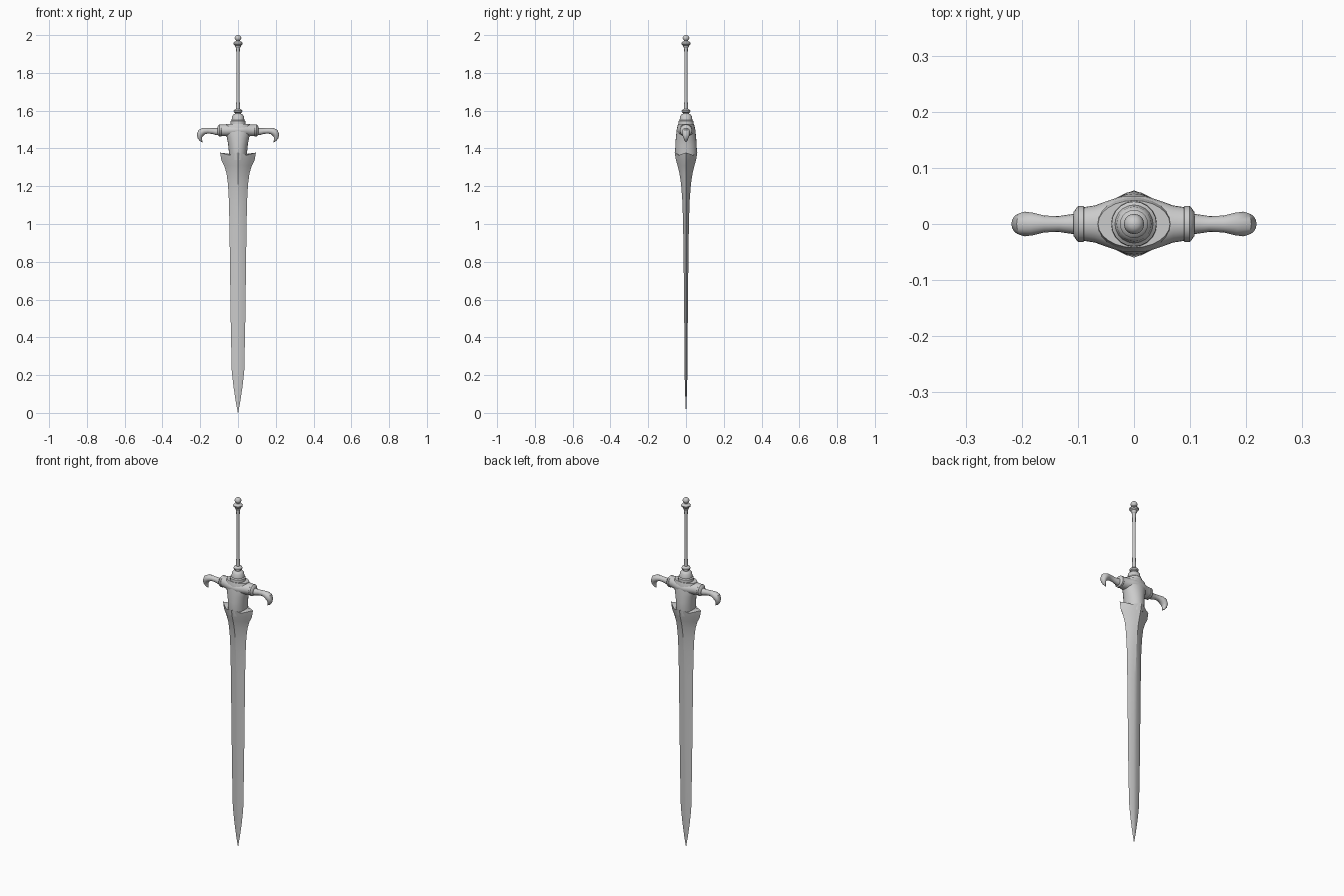
import bpy, math
from math import cos, sin, pi
from mathutils import Vector

if "Cube" in bpy.data.objects:
    bpy.data.objects.remove(bpy.data.objects["Cube"])


def make(name, verts, faces, angle=35):
    me = bpy.data.meshes.new(name)
    me.from_pydata([tuple(v) for v in verts], [], faces)
    ob = bpy.data.objects.new(name, me)
    bpy.context.collection.objects.link(ob)
    bpy.ops.object.select_all(action='DESELECT')
    ob.select_set(True)
    bpy.context.view_layer.objects.active = ob
    bpy.ops.object.mode_set(mode='EDIT')
    bpy.ops.mesh.select_all(action='SELECT')
    bpy.ops.mesh.normals_make_consistent(inside=False)
    bpy.ops.object.mode_set(mode='OBJECT')
    bpy.ops.object.shade_smooth_by_angle(angle=math.radians(angle))
    return ob


def loft(name, rings, angle=35):
    """Skin equal-length rings and cap both ends."""
    n = len(rings[0])
    faces = [(k * n + i, k * n + (i + 1) % n, (k + 1) * n + (i + 1) % n, (k + 1) * n + i)
             for k in range(len(rings) - 1) for i in range(n)]
    last = (len(rings) - 1) * n
    faces += [tuple(range(n)), tuple(range(last, last + n))]
    return make(name, [v for r in rings for v in r], faces, angle)


def lathe(name, profile, n=20):
    return loft(name, [[Vector((r * cos(2 * pi * i / n), r * sin(2 * pi * i / n), z))
                        for i in range(n)] for r, z in profile])


def sweep(name, stations, n=16):
    """Elliptical tube in the xz plane; station = x, z, in-plane radius, y radius."""
    pts = [Vector((s[0], 0, s[1])) for s in stations]
    rings = []
    for k, (x, z, a, b) in enumerate(stations):
        t = (pts[min(k + 1, len(pts) - 1)] - pts[max(k - 1, 0)]).normalized()
        side = Vector((-t.z, 0, t.x))
        rings.append([pts[k] + side * a * cos(2 * pi * i / n) + Vector((0, b * sin(2 * pi * i / n), 0))
                      for i in range(n)])
    return loft(name, rings, 40)


def mirror_x(ob):
    ob.modifiers.new("mirror", 'MIRROR').use_axis[0] = True


# Blade: lens section with a centre ridge, flared shoulders with a notched top
def blade_ring(w, t, z, dip=0.0, rise=0.0):
    half = [(1, 0, 0), (.75, .36, -.5 * dip), (.5, .65, -dip), (.25, .84, -.4 * dip), (0, 1, rise)]
    q = [Vector((w * u, t * v, z + d)) for u, v, d in half]
    q += [Vector((-p.x, p.y, p.z)) for p in q[-2::-1]]
    return q + [Vector((p.x, -p.y, p.z)) for p in q[-2:0:-1]]


blade = [(.0008, .0005, 0), (.012, .003, .06), (.024, .006, .14), (.033, .0075, .22),
         (.038, .009, .45), (.042, .012, .75), (.045, .015, .98), (.048, .019, 1.12),
         (.053, .026, 1.21), (.061, .035, 1.27), (.074, .045, 1.31), (.088, .053, 1.338)]
rings = [blade_ring(*s) for s in blade]
rings.append(blade_ring(.095, .06, 1.378, .014, 0))
rings.append(blade_ring(.05, .045, 1.372, .004, 0))
loft("blade", rings, 25)

# Guard body: tapered block between the blade and the grip
body = [(.046, .052, 1.34), (.048, .058, 1.38), (.052, .056, 1.42), (.058, .054, 1.455),
        (.068, .050, 1.49), (.068, .046, 1.515), (.064, .042, 1.53)]
loft("guard_body", [[Vector((a * cos(2 * pi * i / 24), b * sin(2 * pi * i / 24), z))
                     for i in range(24)] for a, b, z in body], 40)

# Horizontal hub carrying the arms
hub = [(.09, .030, .030), (.07, .031, .033), (.045, .033, .042), (.02, .034, .050)]
hub = [(-x, a, b) for x, a, b in hub] + [(x, a, b) for x, a, b in hub[::-1]]
sweep("guard_hub", [(x, 1.496, a, b) for x, a, b in hub], 24)

# Rings where the arms begin
mirror_x(sweep("arm_collar", [(.085, 1.495, .027, .027), (.09, 1.495, .032, .032),
                              (.099, 1.495, .032, .032), (.103, 1.495, .028, .028),
                              (.108, 1.495, .021, .021)]))

# Hooked arms curving down at the ends
mirror_x(sweep("guard_arm", [(.095, 1.490, .021, .020), (.115, 1.489, .018, .017),
                             (.135, 1.492, .015, .014), (.16, 1.494, .015, .015),
                             (.18, 1.492, .018, .020), (.195, 1.484, .020, .022),
                             (.202, 1.470, .017, .019), (.202, 1.456, .012, .014),
                             (.196, 1.443, .007, .008), (.188, 1.433, .001, .001)]))

# Stepped collar below the grip
lathe("grip_base", [(.041, 1.52), (.040, 1.545), (.034, 1.55), (.031, 1.572), (.024, 1.58),
                    (.016, 1.584), (.016, 1.588), (.022, 1.592), (.023, 1.600),
                    (.019, 1.606), (.011, 1.610)])

# Slender grip
lathe("grip", [(.011, 1.60), (.009, 1.65), (.0085, 1.78), (.009, 1.90), (.010, 1.95)])

# Pommel: collar and ball
lathe("pommel", [(.009, 1.93), (.015, 1.938), (.016, 1.945), (.024, 1.951), (.025, 1.958),
                 (.020, 1.964), (.011, 1.968), (.011, 1.972), (.016, 1.977), (.018, 1.984),
                 (.015, 1.993), (.008, 1.999), (.001, 2.0)])
